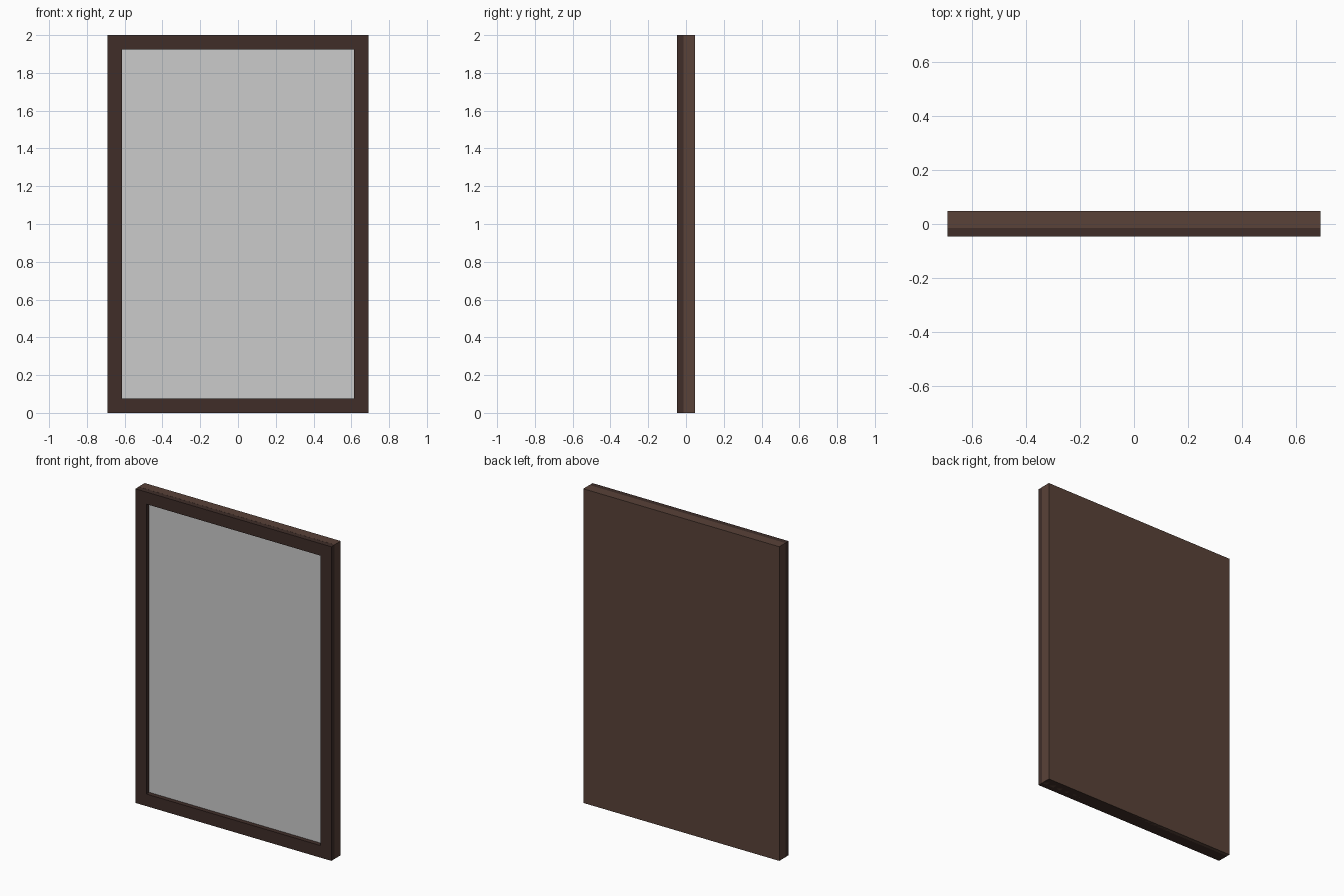
import bpy, bmesh

if "Cube" in bpy.data.objects:
    bpy.data.objects.remove(bpy.data.objects["Cube"])

W, H, Y0, Y1 = 0.69, 2.0, -0.047, 0.047   # half width, height, front and back
B = 0.077                                  # border width
YP = -0.014                                # front of backing panel


def material(name, rgb):
    m = bpy.data.materials.new(name)
    m.diffuse_color = (*rgb, 1)
    m.use_nodes = True
    m.node_tree.nodes["Principled BSDF"].inputs["Base Color"].default_value = m.diffuse_color
    return m


def finish(name, bm, mat=None):
    bmesh.ops.recalc_face_normals(bm, faces=bm.faces)
    me = bpy.data.meshes.new(name)
    bm.to_mesh(me)
    bm.free()
    ob = bpy.data.objects.new(name, me)
    bpy.context.collection.objects.link(ob)
    if mat:
        me.materials.append(mat)
    return ob


def box(name, x, y0, y1, z0, z1, mat=None):
    bm = bmesh.new()
    bmesh.ops.create_cube(bm, size=1)
    for v in bm.verts:
        v.co.x *= 2 * x
        v.co.y = y1 if v.co.y > 0 else y0
        v.co.z = z1 if v.co.z > 0 else z0
    return finish(name, bm, mat)


dark = material("dark_wood", (0.05, 0.027, 0.022))
brown = material("brown_wood", (0.1, 0.054, 0.04))

# Frame: four mitred sides around the opening, full depth
bm = bmesh.new()
rings = []
for inset, y in ((0, Y0), (0, Y1), (B, Y1), (B, Y0)):
    x, z0, z1 = W - inset, inset, H - inset
    rings.append([bm.verts.new(c) for c in
                  ((-x, y, z0), (x, y, z0), (x, y, z1), (-x, y, z1))])
for k in range(4):
    a, b = rings[k], rings[(k + 1) % 4]
    for i in range(4):
        j = (i + 1) % 4
        bm.faces.new((a[i], a[j], b[j], b[i]))
finish("frame", bm, dark)

# Backing board covers the rear of the frame, a hair proud of it
e = 0.0005
box("backing_board", W + e, YP, Y1 + e, 0, H + e, brown)

# Mirror pane set into the opening
box("mirror_pane", W - B, YP - 0.004, YP + 0.002, B, H - B)
